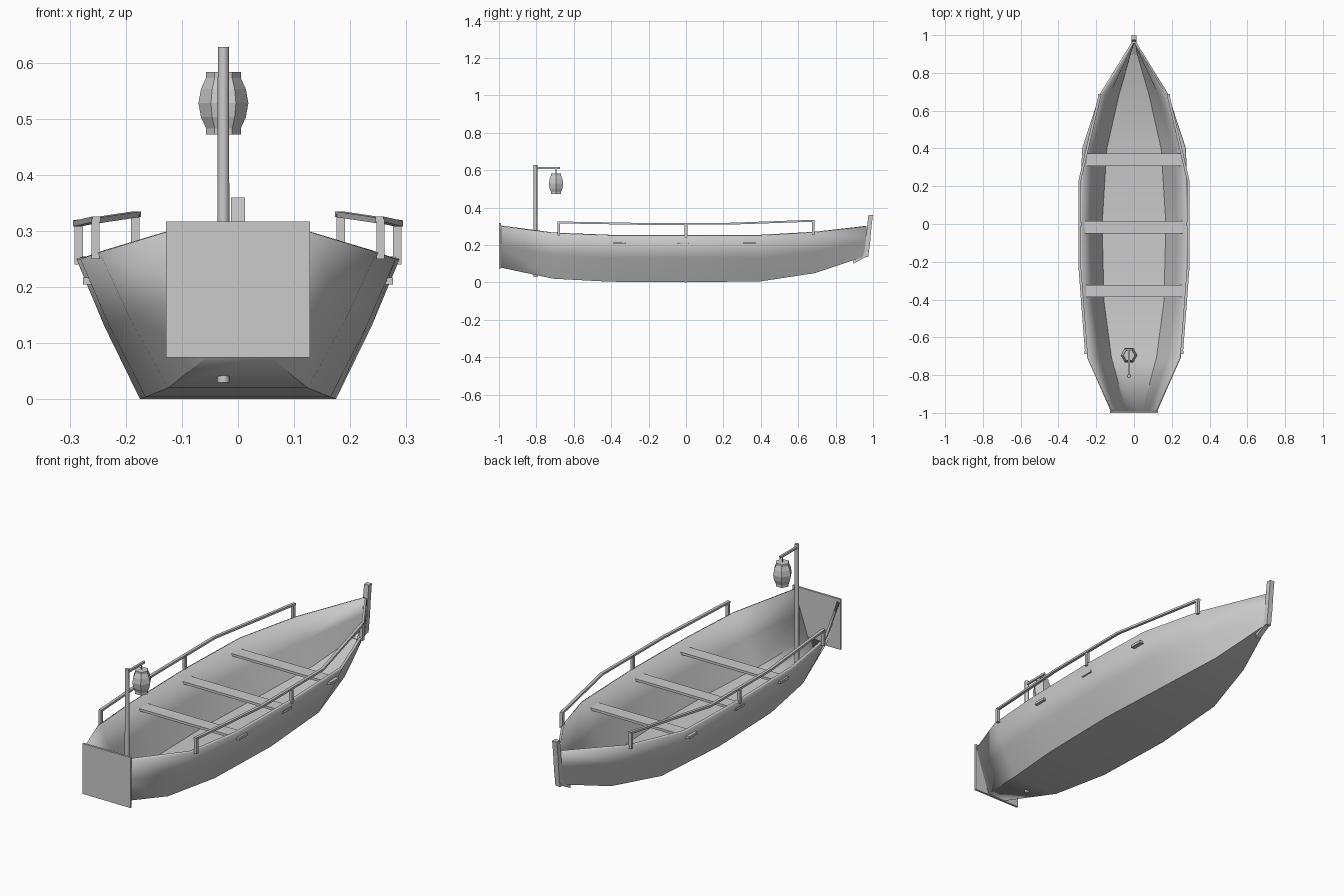
import bpy, bmesh, math
from mathutils import Vector

if "Cube" in bpy.data.objects:
    bpy.data.objects.remove(bpy.data.objects["Cube"])


def make(name, bm, smooth=None):
    bmesh.ops.recalc_face_normals(bm, faces=bm.faces[:])
    me = bpy.data.meshes.new(name)
    bm.to_mesh(me)
    bm.free()
    ob = bpy.data.objects.new(name, me)
    bpy.context.collection.objects.link(ob)
    if smooth:
        bpy.ops.object.select_all(action='DESELECT')
        ob.select_set(True)
        bpy.context.view_layer.objects.active = ob
        bpy.ops.object.shade_smooth_by_angle(angle=math.radians(smooth))
    return ob


def skin(bm, rings, closed=True):
    for a, b in zip(rings, rings[1:]):
        n = len(a)
        for i in range(n if closed else n - 1):
            j = (i + 1) % n
            bm.faces.new((a[i], a[j], b[j], b[i]))


def sweep(name, pts, w, h, axis):
    """Rectangular section carried along a path; the section stays square to the given axis."""
    u, v = {'y': ((1, 0, 0), (0, 0, 1)), 'z': ((1, 0, 0), (0, 1, 0))}[axis]
    u, v = Vector(u) * w / 2, Vector(v) * h / 2
    bm = bmesh.new()
    rings = [[bm.verts.new(Vector(p) + o) for o in (-u - v, u - v, u + v, v - u)] for p in pts]
    skin(bm, rings)
    bm.faces.new(rings[0])
    bm.faces.new(rings[-1])
    return make(name, bm)


def box(name, centre, size):
    x, y, z = centre
    return sweep(name, [(x, y, z - size[2] / 2), (x, y, z + size[2] / 2)], size[0], size[1], 'z')


def lathe(name, x, y, profile, sides, smooth=None):
    bm = bmesh.new()
    rings = [[bm.verts.new((x + r * math.cos(2 * math.pi * i / sides),
                            y + r * math.sin(2 * math.pi * i / sides), z))
              for i in range(sides)] for r, z in profile]
    skin(bm, rings)
    bm.faces.new(rings[0])
    bm.faces.new(rings[-1])
    return make(name, bm, smooth)


# Hull shell: y, bottom z, bottom half width, top z, top half width
stations = [
    (-0.993, 0.080, 0.050, 0.300, 0.122),
    (-0.71, 0.020, 0.125, 0.262, 0.247),
    (-0.41, 0.004, 0.165, 0.250, 0.281),
    (0.00, 0.001, 0.175, 0.250, 0.288),
    (0.40, 0.006, 0.150, 0.250, 0.275),
    (0.69, 0.050, 0.085, 0.267, 0.180),
    (0.965, 0.142, 0.005, 0.300, 0.010),
]
bm = bmesh.new()
rings = []
for y, zb, wb, zt, wt in stations:
    mx, mz = wb + (wt - wb) * 0.56, zb + (zt - zb) * 0.52
    sec = [(wt, zt), (mx, mz), (wb, zb)]
    sec += [(-x, z) for x, z in reversed(sec)]
    rings.append([bm.verts.new((x, y, z)) for x, z in sec])
skin(bm, rings, closed=False)
bm.faces.new(rings[-1])
for f in bm.faces:
    f.normal_update()
hull = make("hull", bm, 40)
# Make the open shell face outward, then thicken it inward
if min(hull.data.polygons, key=lambda p: p.center.z).normal.z > 0:
    hull.data.flip_normals()
shell = hull.modifiers.new("planking", 'SOLIDIFY')
shell.thickness = 0.012
shell.offset = -1

# Square transom at the stern
box("transom", (0, -0.995, 0.196), (0.256, 0.01, 0.242))

# Stem post and its foot at the bow
sweep("stem_post", [(0, 0.962, 0.135), (0, 0.972, 0.21), (0, 0.979, 0.29), (0, 0.987, 0.36)],
      0.025, 0.024, 'z')
sweep("stem_foot", [(0, 0.895, 0.115), (0, 0.968, 0.155)], 0.025, 0.03, 'y')

# Seats, slightly proud of the hull sides
for y in (-0.355, -0.017, 0.34):
    box("seat", (0, y, 0.211), (0.553, 0.064, 0.012))

# Side rails on three posts each
for s, side in ((-1, "left"), (1, "right")):
    sweep(side + "_rail", [(s * 0.252, -0.687, 0.321), (s * 0.287, -0.23, 0.313),
                           (s * 0.287, 0.23, 0.314), (s * 0.18, 0.687, 0.330)], 0.014, 0.010, 'y')
    for x, y, lo, hi in ((0.254, -0.68, 0.25, 0.321), (0.284, 0, 0.24, 0.313), (0.183, 0.68, 0.255, 0.330)):
        box(side + "_rail_post", (s * x, y, (lo + hi) / 2), (0.015, 0.014, hi - lo))

# Lantern pole, arm, hanger and six-sided lantern
px, ly = -0.026, -0.695
lathe("lantern_pole", px, -0.805, [(0.011, 0.03), (0.010, 0.628)], 8, 50)
sweep("lantern_arm", [(px, -0.805, 0.612), (px, -0.675, 0.612)], 0.010, 0.010, 'y')
lathe("lantern_hanger", px, ly, [(0.003, 0.58), (0.003, 0.612)], 6)
lathe("lantern", px, ly, [(0.031, 0.472), (0.031, 0.483), (0.040, 0.503), (0.0445, 0.528),
                          (0.040, 0.553), (0.031, 0.573), (0.031, 0.583)], 6)
